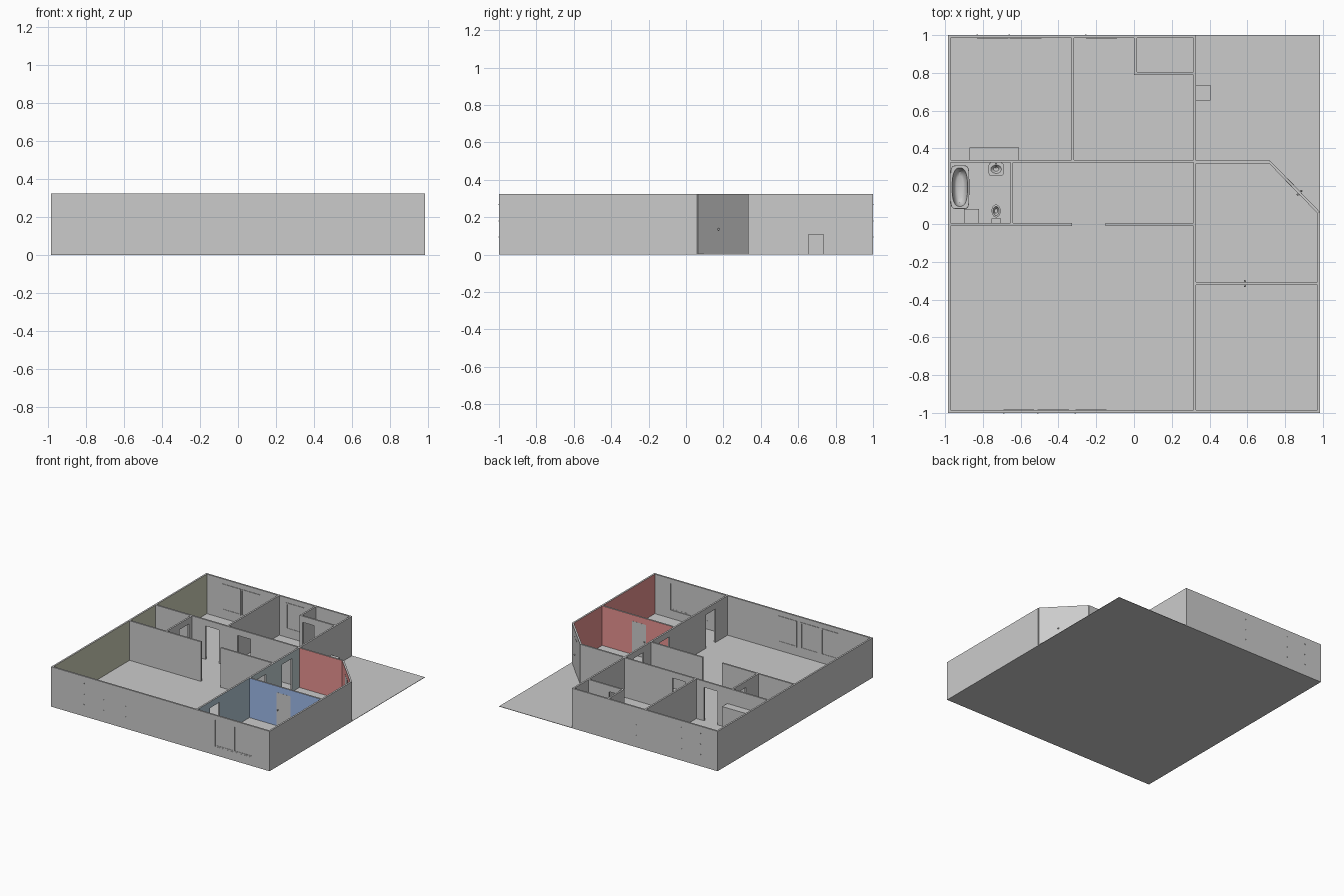
import bpy, bmesh, math
from mathutils import Vector, Matrix

if "Cube" in bpy.data.objects:
    bpy.data.objects.remove(bpy.data.objects["Cube"])

H = 0.325      # wall height
T = 0.014      # wall thickness
DOOR = 0.275   # door head height


def paint(name, rgb):
    m = bpy.data.materials.new(name)
    m.diffuse_color = (*rgb, 1)
    m.use_nodes = True
    m.node_tree.nodes["Principled BSDF"].inputs["Base Color"].default_value = m.diffuse_color
    return m


RED = paint("red_paint", (0.80, 0.29, 0.28))
BLUE = paint("blue_paint", (0.34, 0.49, 0.82))
STEEL = paint("steel_paint", (0.45, 0.57, 0.66))
TEAL = paint("teal_paint", (0.53, 0.63, 0.65))
OLIVE = paint("olive_paint", (0.62, 0.63, 0.48))
PLAIN = paint("plain_paint", (0.8, 0.8, 0.8))


def finish(name, bm, mats=(), smooth=False):
    me = bpy.data.meshes.new(name)
    bm.normal_update()
    bm.to_mesh(me)
    bm.free()
    for m in mats:
        me.materials.append(m)
    ob = bpy.data.objects.new(name, me)
    bpy.context.collection.objects.link(ob)
    if smooth:
        bpy.ops.object.select_all(action='DESELECT')
        ob.select_set(True)
        bpy.context.view_layer.objects.active = ob
        bpy.ops.object.shade_smooth_by_angle(angle=math.radians(40))
    return ob


def add_box(bm, lo, hi, mat=None):
    lo, hi = Vector(lo), Vector(hi)
    m = Matrix.Translation((lo + hi) / 2) @ Matrix.Diagonal((*(hi - lo), 1))
    bmesh.ops.create_cube(bm, size=1, matrix=(mat or Matrix()) @ m)


def box(name, lo, hi):
    bm = bmesh.new()
    add_box(bm, lo, hi)
    return finish(name, bm)


def frame_of(a, b):
    """Matrix with x along the wall and y to its left."""
    d = (Vector(b) - Vector(a)).normalized()
    return Matrix(((d.x, -d.y, 0, a[0]), (d.y, d.x, 0, a[1]), (0, 0, 1, 0), (0, 0, 0, 1)))


def wall(name, a, b, holes=(), left=None, right=None):
    """Straight wall; holes are (start, end, z0, z1) in world x or y (distance if diagonal)."""
    mat = frame_of(a, b)
    length = (Vector(b) - Vector(a)).length
    off = a[0] if a[1] == b[1] else a[1] if a[0] == b[0] else 0
    bm = bmesh.new()
    s = 0
    for h0, h1, z0, z1 in sorted(holes):
        h0, h1 = h0 - off, h1 - off
        add_box(bm, (s, -T / 2, 0), (h0, T / 2, H), mat)
        add_box(bm, (h0, -T / 2, z1), (h1, T / 2, H), mat)
        if z0 > 0:
            add_box(bm, (h0, -T / 2, 0), (h1, T / 2, z0), mat)
        s = h1
    add_box(bm, (s, -T / 2, 0), (length, T / 2, H), mat)
    bm.normal_update()
    n = mat.to_3x3() @ Vector((0, 1, 0))
    for f in bm.faces:
        side = f.normal.dot(n)
        f.material_index = 1 if side > 0.9 and left else 2 if side < -0.9 and right else 0
    return finish(name, bm, (PLAIN, left or PLAIN, right or PLAIN))


def door(name, a, b, s0, s1):
    """Closed leaf with a knob on both sides."""
    mat = frame_of(a, b)
    bm = bmesh.new()
    add_box(bm, (s0, -T / 2 - .001, 0), (s1, T / 2 + .001, DOOR), mat)
    for y in (-1, 1):
        bmesh.ops.create_uvsphere(bm, u_segments=12, v_segments=8, radius=0.006,
                                  matrix=mat @ Matrix.Translation((s0 + .012, y * .013, .135)))
    finish(name, bm)


def window(name, x0, x1, yin, side, mullion=False, pins=True):
    """Casement on the room face of a wall; side is the direction into the room."""
    bm = bmesh.new()
    z0, z1, w = 0.07, 0.285, 0.01
    bars = [(x0, x0 + w, z0, z1), (x1 - w, x1, z0, z1), (x0, x1, z0, z0 + w), (x0, x1, z1 - w, z1)]
    if mullion:
        c = (x0 + x1) / 2
        bars.append((c - .004, c + .004, z0, z1))
    for p, q, r, t in bars:
        ys = sorted((yin - side * .004, yin + side * .004))
        add_box(bm, (p, ys[0], r), (q, ys[1], t))
    ys = sorted((yin - side * .003, yin + side * .001))
    add_box(bm, (x0, ys[0], z0), (x1, ys[1], z1))
    # hinge pins that show on the outer face
    if pins:
        for z in (0.095, 0.18, 0.268):
            yo = yin - side * T
            add_box(bm, (x0 - .004, yo - .002, z - .003), (x0 + .004, yo + .002, z + .003))
    finish(name, bm)


def loft(name, rings, n=32, boxes=()):
    """Skin of superellipse rings (cx, cy, z, rx, ry, power)."""
    bm = bmesh.new()
    loops = []
    for cx, cy, z, rx, ry, p in rings:
        loop = []
        for i in range(n):
            c, s = math.cos(2 * math.pi * i / n), math.sin(2 * math.pi * i / n)
            loop.append(bm.verts.new((cx + rx * math.copysign(abs(c) ** (2 / p), c),
                                      cy + ry * math.copysign(abs(s) ** (2 / p), s), z)))
        loops.append(loop)
    for u, v in zip(loops, loops[1:]):
        for i in range(n):
            j = (i + 1) % n
            bm.faces.new((u[i], u[j], v[j], v[i]))
    bm.faces.new(loops[0][::-1])
    bm.faces.new(loops[-1])
    for lo, hi in boxes:
        add_box(bm, lo, hi)
    finish(name, bm, smooth=True)


# Floor slab
box("floor", (-.985, -1, 0), (.985, 1, .003))

# Outer walls
E, N = 0.978, 0.993
wall("left_wall_front", (-E, -1), (-E, 0), right=OLIVE)
wall("left_wall_back", (-E, 0), (-E, 1), right=OLIVE)
wall("front_wall", (-.985, -N), (.985, -N), [(.495, .83, .07, .285)])
wall("back_wall", (-.985, N), (.328, N))
wall("right_wall", (E, -1), (E, .06), left=RED)
CA, CB = (E, .06), (.718, .328)
wall("corner_wall", CA, CB, [(.135, .245, 0, DOOR)], left=RED)
wall("entry_back_wall", (.325, .328), (.72, .328), right=RED)

# Spine wall, coloured by room
SX = 0.322
wall("spine_front", (SX, -1), (SX, -.315), [(-.83, -.705, 0, DOOR)], right=STEEL)
wall("spine_middle", (SX, -.315), (SX, .328),
     [(-.235, -.11, 0, DOOR), (.10, .225, 0, DOOR)], right=TEAL)
wall("spine_back", (SX, .328), (SX, 1))

# Partitions
wall("entry_partition", (.328, -.315), (.972, -.315), [(.575, .70, 0, DOOR)], left=RED, right=BLUE)
wall("bedroom_wall", (-.972, .333), (.32, .333),
     [(-.52, -.40, 0, DOOR), (-.235, -.115, 0, DOOR)])
wall("bedroom_divider", (-.325, .333), (-.325, .99))
wall("closet_side", (.008, .79), (.008, .99))
wall("closet_front", (.001, .797), (.32, .797), [(.03, .13, 0, DOOR)])
wall("bath_side", (-.648, 0), (-.648, .333), [(.16, .285, 0, DOOR)])
wall("hall_wall_left", (-.972, -.003), (-.328, -.003))
wall("hall_wall_right", (-.15, -.003), (.32, -.003))

# Doors
door("entry_door", CA, CB, .135, .245)
door("partition_door", (0, -.315), (1, -.315), .575, .70)

# Windows
for i, (a, b) in enumerate([(-.69, -.53), (-.51, -.345), (-.31, -.145)]):
    window(f"living_window_{i}", a, b, -.986, 1)
for i, (a, b) in enumerate([(-.83, -.665), (-.66, -.49), (-.255, -.09)]):
    window(f"back_window_{i}", a, b, .986, -1)
window("front_window_0", .495, .658, -.995, -1, True, False)
window("front_window_1", .66, .83, -.995, -1, False, False)

# Bathroom fittings
TX, TY = -.922, .195
loft("bathtub", [(TX, TY, 0, .046, .108, 5), (TX, TY, .08, .05, .115, 6),
                 (TX, TY, .085, .049, .114, 6), (TX, TY, .085, .041, .102, 2.6),
                 (TX, TY, .055, .037, .094, 2.5), (TX, TY, .028, .028, .08, 2.4),
                 (TX, TY, .02, .018, .06, 2.2)])
box("bath_cabinet", (-.90, .005, 0), (-.82, .08, .09))
QX = -.73
loft("toilet", [(QX, .068, 0, .014, .022, 2), (QX, .066, .02, .012, .02, 2),
                (QX, .069, .045, .022, .032, 2), (QX, .069, .055, .024, .034, 2),
                (QX, .069, .056, .016, .024, 2), (QX, .069, .035, .008, .012, 2)],
     24, [((QX - .025, .006, .045), (QX + .025, .03, .10))])
loft("sink", [(QX, .30, 0, .015, .015, 2), (QX, .30, .085, .012, .012, 2),
              (QX, .292, .10, .034, .03, 4), (QX, .29, .115, .04, .036, 5),
              (QX, .29, .115, .028, .022, 2), (QX, .29, .10, .014, .011, 2)],
     24, [((QX - .005, .312, .11), (QX + .005, .322, .135)),
          ((QX - .003, .295, .13), (QX + .003, .322, .136))])

# Bedroom cabinet and outdoor unit
box("bedroom_cabinet", (-.87, .34, 0), (-.61, .405, .20))
box("outdoor_unit", (.328, .655, 0), (.405, .735, .11))
